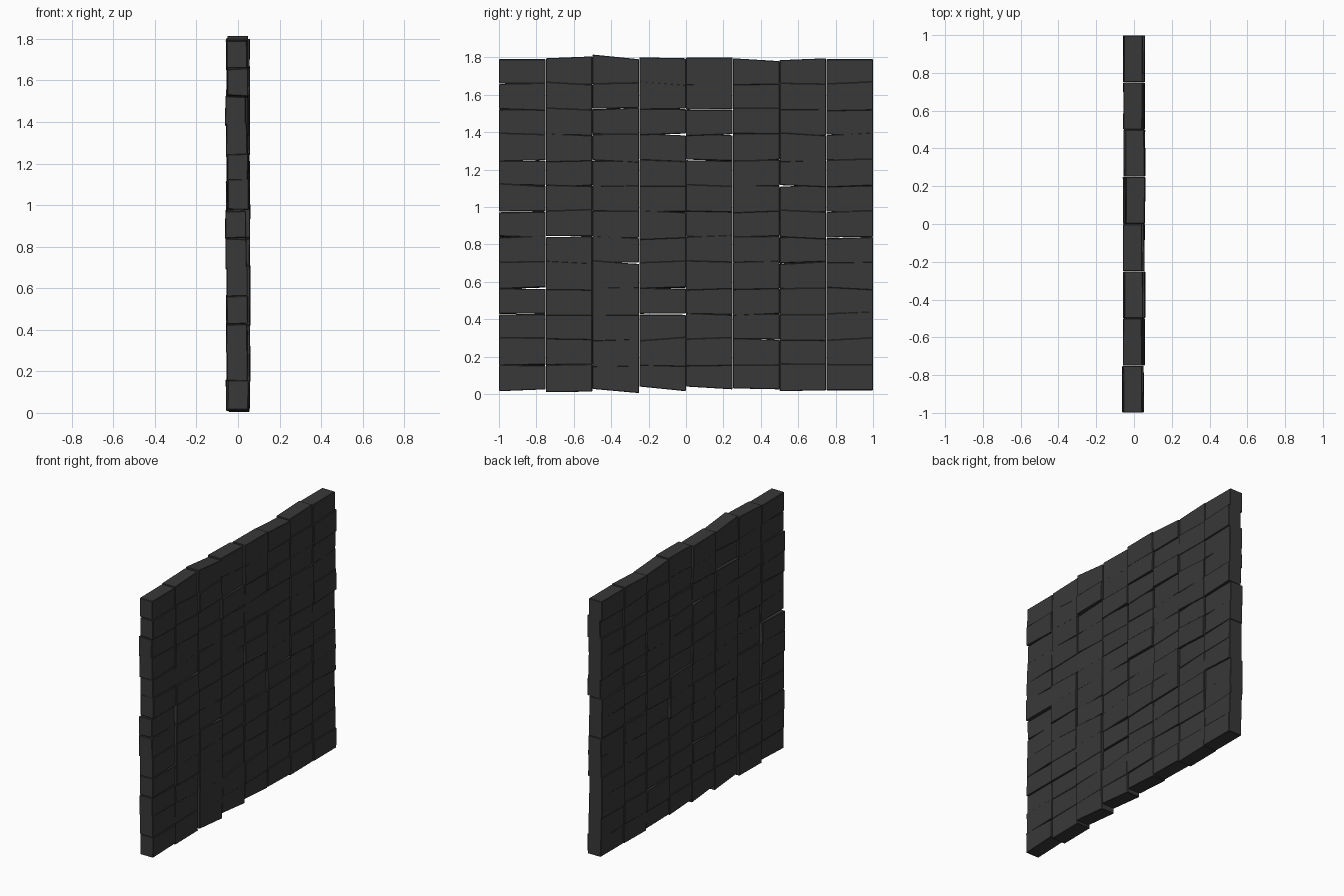
import bpy, bmesh, random

if "Cube" in bpy.data.objects:
    bpy.data.objects.remove(bpy.data.objects["Cube"])

random.seed(4)
COLS, ROWS = 8, 13
W, H, Z0, THICK = 0.25, 0.1368, 0.018, 0.1

# outer edge heights, left and right end of each column
TOP = [(1.79, 1.79), (1.795, 1.805), (1.815, 1.79), (1.80, 1.795),
       (1.80, 1.80), (1.795, 1.78), (1.785, 1.795), (1.79, 1.79)]
BOTTOM = [(.015, .025), (.01, .013), (.027, .005), (.04, .015),
          (.04, .025), (.03, .025), (.015, .02), (.02, .02)]
# depth offsets of the top row and of the front end column
TOP_X = [-.006, -.008, -.003, -.007, .007, .005, -.006, -.004]
END_X = [0, -.004, -.006, -.004, -.003, -.009, -.011, 0, -.002, -.006, -.011, -.001, -.006]

mat = bpy.data.materials.new("dark_stone")
mat.diffuse_color = (0.04, 0.04, 0.04, 1)
mat.use_nodes = True
mat.node_tree.nodes["Principled BSDF"].inputs["Base Color"].default_value = mat.diffuse_color


def jitter(a):
    return random.uniform(-a, a)


def add_block(bm, col, row):
    y0, y1 = -1 + col * W, -1 + (col + 1) * W
    g = 0.001
    zb, zt = Z0 + row * H, Z0 + (row + 1) * H
    low = [zb + jitter(.009) - .003 for _ in range(2)]
    high = [zt + jitter(.009) + .003 for _ in range(2)]
    if row == 0:
        low = BOTTOM[col]
    if row == ROWS - 1:
        high = TOP[col]
    dx = jitter(.009)
    if row == ROWS - 1:
        dx = TOP_X[col]
    if col == 0:
        dx = END_X[row]
    verts = bmesh.ops.create_cube(bm, size=1)["verts"]
    for v in verts:
        side = int(v.co.y > 0)
        z = high[side] if v.co.z > 0 else low[side]
        tilt = jitter(.002)
        v.co = (v.co.x * THICK + dx + tilt, (y1 - g) if side else (y0 + g),
                z + jitter(.003) * (0 < row < ROWS - 1))


# wall of uneven stacked blocks
bm = bmesh.new()
for c in range(COLS):
    for r in range(ROWS):
        add_block(bm, c, r)
me = bpy.data.meshes.new("block_wall")
bm.to_mesh(me)
bm.free()
wall = bpy.data.objects.new("block_wall", me)
bpy.context.collection.objects.link(wall)
me.materials.append(mat)

# slightly worn block edges
bev = wall.modifiers.new("worn_edges", "BEVEL")
bev.width = 0.003
bev.segments = 1
